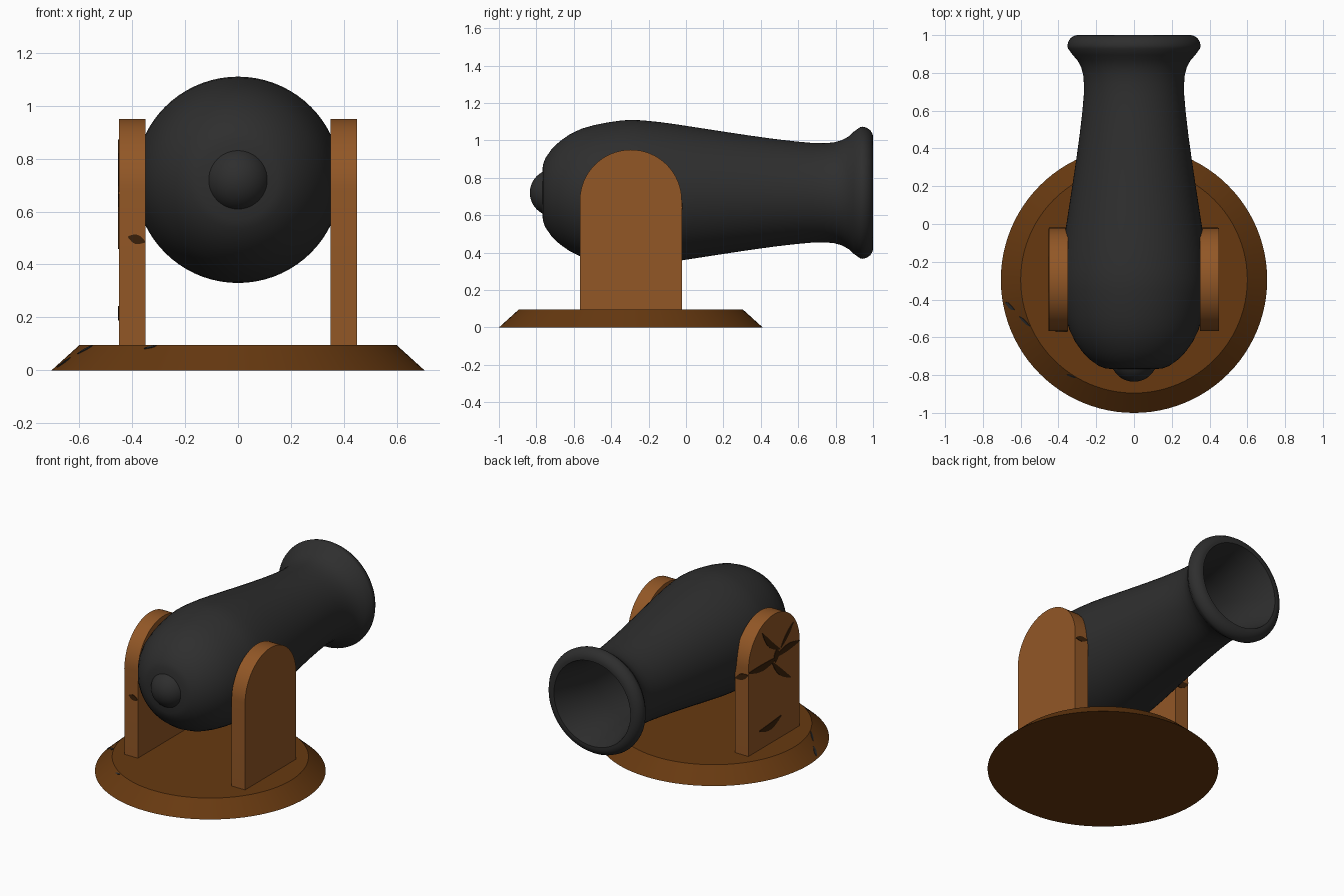
import bpy, bmesh, math
from mathutils import Vector

if "Cube" in bpy.data.objects:
    bpy.data.objects.remove(bpy.data.objects["Cube"])


def material(name, srgb):
    m = bpy.data.materials.new(name)
    m.diffuse_color = [(c / 255 / 12.92 if c < 11 else ((c / 255 + 0.055) / 1.055) ** 2.4) for c in srgb] + [1]
    m.use_nodes = True
    m.node_tree.nodes["Principled BSDF"].inputs["Base Color"].default_value = m.diffuse_color
    return m


IRON = material("dark iron", (46, 46, 46))
WOOD = material("light wood", (146, 87, 38))
DARK_WOOD = material("base wood", (103, 57, 16))
GRAIN = material("wood scratches", (58, 32, 10))

CY = -0.295        # centre of the base
AXIS_Z = 0.72      # height of the barrel axis


def finish(bm, name, mat, angle=35):
    bmesh.ops.remove_doubles(bm, verts=bm.verts, dist=1e-5)
    bmesh.ops.recalc_face_normals(bm, faces=bm.faces)
    me = bpy.data.meshes.new(name)
    bm.to_mesh(me)
    bm.free()
    ob = bpy.data.objects.new(name, me)
    bpy.context.collection.objects.link(ob)
    me.materials.append(mat)
    bpy.ops.object.select_all(action='DESELECT')
    ob.select_set(True)
    bpy.context.view_layer.objects.active = ob
    bpy.ops.object.shade_smooth_by_angle(angle=math.radians(angle))
    return ob


def lathe(name, profile, centre, axis, mat, steps=72):
    """Revolve (radius, distance along axis) points around the axis."""
    bm = bmesh.new()
    side = Vector((1, 0, 0))
    vs = [bm.verts.new(centre + side * r + axis * d) for r, d in profile]
    es = [bm.edges.new(p) for p in zip(vs, vs[1:])]
    bmesh.ops.spin(bm, geom=vs + es, cent=centre, axis=axis, angle=2 * math.pi,
                   steps=steps, use_merge=True)
    return finish(bm, name, mat)


# Turntable base
lathe("base", [(0, 0), (0.705, 0), (0.6, 0.095), (0, 0.095)],
      Vector((0, CY, 0)), Vector((0, 0, 1)), DARK_WOOD, 96)

# Barrel: outside, rolled lip, then the deep bore
barrel = [(0, -0.77), (0.08, -0.77), (0.15, -0.765), (0.185, -0.752), (0.235, -0.717), (0.275, -0.675),
          (0.312, -0.622), (0.342, -0.56), (0.362, -0.49), (0.376, -0.42), (0.386, -0.35),
          (0.39, -0.295), (0.387, -0.23), (0.378, -0.14), (0.364, -0.04), (0.347, 0.07),
          (0.327, 0.2), (0.306, 0.34), (0.288, 0.47), (0.274, 0.59), (0.266, 0.68),
          (0.265, 0.74), (0.269, 0.79), (0.28, 0.83), (0.3, 0.868), (0.325, 0.895),
          (0.35, 0.93), (0.353, 0.945), (0.348, 0.965), (0.335, 0.985), (0.315, 0.997), (0.3, 1.0),
          (0.285, 1.0), (0.265, 0.93), (0.235, 0.8), (0.225, 0.65), (0.235, 0.4), (0.25, 0.1), (0.2, 0), (0, 0)]
lathe("barrel", barrel, Vector((0, 0, AXIS_Z)), Vector((0, 1, 0)), IRON)

# Rear knob
knob = [(0.125 * math.sin(a), -0.71 - 0.125 * math.cos(a))
        for a in [i * math.pi / 24 for i in range(15)]]
lathe("rear_knob", knob, Vector((0, 0, AXIS_Z)), Vector((0, 1, 0)), IRON, 48)

# Two arched cheek supports
R, ARCH_Z = 0.2725, 0.6775
for label, x0 in (("left", -0.45), ("right", 0.35)):
    bm = bmesh.new()
    pts = [(CY + R, 0.09)]
    pts += [(CY + R * math.cos(i * math.pi / 32), ARCH_Z + R * math.sin(i * math.pi / 32)) for i in range(33)]
    pts += [(CY - R, 0.09)]
    face = bm.faces.new([bm.verts.new((x0, y, z)) for y, z in pts])
    out = bmesh.ops.extrude_face_region(bm, geom=[face])
    bmesh.ops.translate(bm, vec=(0.1, 0, 0),
                        verts=[v for v in out['geom'] if isinstance(v, bmesh.types.BMVert)])
    finish(bm, label + "_support", WOOD)


def scratch(name, surface, start, end, width, bend=0.0, mat=GRAIN):
    """Thin lens-shaped plate; surface(u, v, lift) maps 2D to the part."""
    a, b = Vector(start), Vector(end)
    n = Vector((a.y - b.y, b.x - a.x)).normalized()
    bm = bmesh.new()
    rows = []
    for i in range(9):
        t = i / 8
        s = math.sin(math.pi * t)
        mid = a.lerp(b, t) + n * bend * s
        w = n * width * 0.5 * (0.15 + 0.85 * s)
        rows.append([bm.verts.new(surface(*q, h)) for q, h in
                     ((mid - w, 0.003), (mid + w, 0.003), (mid + w, -0.002), (mid - w, -0.002))])
    for p, q in zip(rows, rows[1:]):
        for k in range(4):
            bm.faces.new((p[k], p[(k + 1) % 4], q[(k + 1) % 4], q[k]))
    bm.faces.new(rows[0])
    bm.faces.new(rows[-1])
    finish(bm, name, mat)


def left_side(y, z, h):
    return (-0.45 - h, y, z)


def rear_edge(x, z, h):
    return (x, CY - R - h, z)


def muzzle_edge(x, z, h):
    return (x, CY + R + h, z)


def base_slope(deg, t, h):
    # t runs 0..1 up the slope; degrees are scaled by 100
    r = 0.705 - 0.105 * t + 0.67 * h
    a = math.radians(deg * 100)
    return (r * math.cos(a), CY + r * math.sin(a), 0.095 * t + 0.74 * h)


# Scratches on the outside of the left support
for i, (s, e, w, b) in enumerate([
        ((-0.024, 0.655), (-0.33, 0.65), 0.045, 0.015),
        ((-0.3, 0.655), (-0.565, 0.67), 0.045, -0.01),
        ((-0.17, 0.87), (-0.36, 0.69), 0.04, 0.02),
        ((-0.33, 0.71), (-0.31, 0.62), 0.05, 0.0),
        ((-0.27, 0.64), (-0.47, 0.46), 0.04, 0.015),
        ((-0.37, 0.70), (-0.5, 0.82), 0.03, 0.0),
        ((-0.14, 0.22), (-0.37, 0.24), 0.045, 0.02)]):
    scratch(f"left_support_scratch_{i + 1}", left_side, s, e, w, b)

# Scratches on the narrow edges of the supports
scratch("left_rear_scratch", rear_edge, (-0.415, 0.505), (-0.352, 0.485), 0.035)
scratch("left_front_scratch", muzzle_edge, (-0.448, 0.64), (-0.355, 0.60), 0.04)
scratch("right_front_scratch", muzzle_edge, (0.355, 0.655), (0.445, 0.64), 0.035)

# Dark nicks on the slope of the base
for i, (s, e) in enumerate([((1.90, 0.12), (1.94, 0.5)), ((1.98, 0.65), (2.04, 0.98)),
                            ((2.35, 0.85), (2.39, 0.98))]):
    scratch(f"base_nick_{i + 1}", base_slope, s, e, 0.025, mat=IRON)
